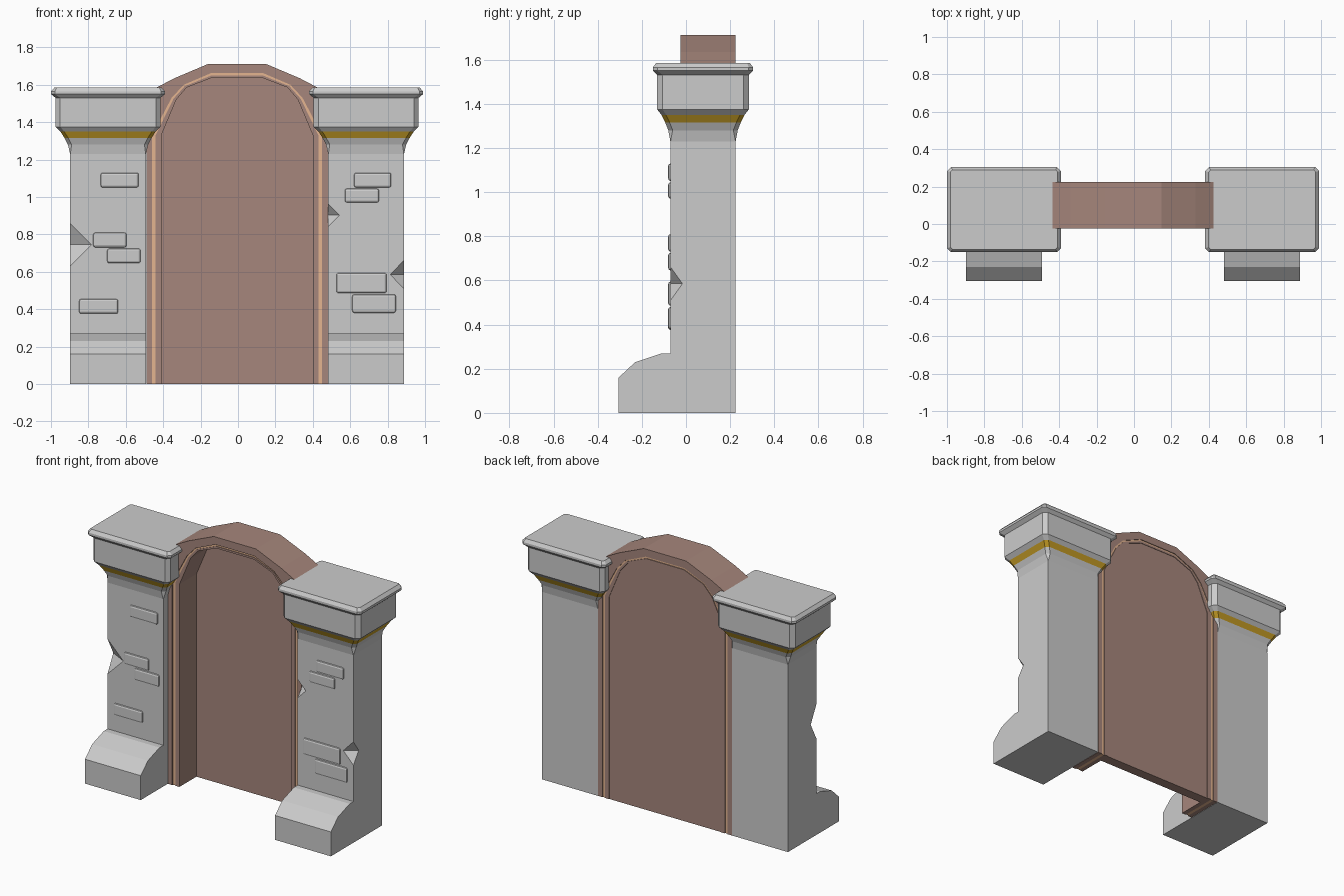
import bpy, bmesh
from mathutils import Vector

if "Cube" in bpy.data.objects:
    bpy.data.objects.remove(bpy.data.objects["Cube"])


def material(name, rgb):
    m = bpy.data.materials.new(name)
    m.diffuse_color = (*rgb, 1)
    m.use_nodes = True
    m.node_tree.nodes["Principled BSDF"].inputs["Base Color"].default_value = m.diffuse_color
    return m


BROWN = material("brown", (0.38, 0.24, 0.20))
ORANGE = material("orange", (0.78, 0.46, 0.28))
GOLD = material("gold", (0.58, 0.35, 0.02))


def finish(bm, name, mat=None):
    bmesh.ops.recalc_face_normals(bm, faces=bm.faces)
    me = bpy.data.meshes.new(name)
    bm.to_mesh(me)
    bm.free()
    if mat:
        me.materials.append(mat)
    ob = bpy.data.objects.new(name, me)
    bpy.context.collection.objects.link(ob)
    return ob


def loft(name, rings, mat=None):
    """Skin a list of equal-length point rings and cap both ends."""
    bm = bmesh.new()
    vs = [[bm.verts.new(p) for p in r] for r in rings]
    n = len(vs[0])
    for a, b in zip(vs, vs[1:]):
        for i in range(n):
            j = (i + 1) % n
            bm.faces.new((a[i], a[j], b[j], b[i]))
    bm.faces.new(vs[0])
    bm.faces.new(vs[-1])
    return finish(bm, name, mat)


HW, HD, CY = 0.2025, 0.148, 0.077   # pillar half width, half depth, centre y
FRONT = CY - HD


def octagon(cx, z, grow, c):
    """Rectangle with chamfered corners at height z."""
    x, y = HW + grow, HD + grow * 0.77
    pts = [(x - c, -y), (x, -y + c), (x, y - c), (x - c, y),
           (-x + c, y), (-x, y - c), (-x, -y + c), (-x + c, -y)]
    return [(cx + px, CY + py, z) for px, py in pts]


def chip(ob, corner_x, side, z, h, dx, dy):
    """Cut a wedge out of a front corner; side is the outward x direction."""
    pts = [Vector(p) for p in ((corner_x, FRONT, z + h), (corner_x, FRONT, z - h),
                               (corner_x - side * dx, FRONT, z), (corner_x, FRONT + dy, z))]
    mid = (pts[2] + pts[3]) / 2
    bm = bmesh.new()
    v = [bm.verts.new(mid + (p - mid) * 1.5) for p in pts]
    for f in ((0, 1, 2), (0, 1, 3), (0, 2, 3), (1, 2, 3)):
        bm.faces.new([v[i] for i in f])
    cutter = finish(bm, "chip_cutter")
    cutter.hide_render = True
    mod = ob.modifiers.new("chip", 'BOOLEAN')
    mod.operation, mod.solver, mod.object = 'DIFFERENCE', 'EXACT', cutter
    deps = bpy.context.evaluated_depsgraph_get()
    me = bpy.data.meshes.new_from_object(ob.evaluated_get(deps))
    ob.modifiers.clear()
    ob.data = me
    bpy.data.objects.remove(cutter)


def brick(name, x0, x1, z0, z1):
    bm = bmesh.new()
    bmesh.ops.create_cube(bm, size=1)
    for v in bm.verts:
        v.co = ((x0 + x1) / 2 + v.co.x * (x1 - x0), FRONT + 0.006 + v.co.y * 0.032,
                (z0 + z1) / 2 + v.co.z * (z1 - z0))
    bmesh.ops.bevel(bm, geom=bm.edges[:], offset=0.012, segments=2, profile=0.5, affect='EDGES')
    finish(bm, name)


# Pillar side outline (y, z) and capital rings (z, growth, corner chamfer)
SIDE = [(CY + HD, 0), (-0.305, 0), (-0.305, 0.16), (-0.23, 0.23), (-0.11, 0.27),
        (FRONT, 0.27), (FRONT, 1.23), (CY + HD, 1.23)]
NECK = [(1.23, 0, 0.001), (1.28, 0.012, 0.02), (1.315, 0.03, 0.02)]
BAND = [(1.315, 0.03, 0.02), (1.35, 0.052, 0.02)]
CAP = [(1.35, 0.052, 0.02), (1.375, 0.078, 0.025), (1.53, 0.078, 0.025),
       (1.55, 0.102, 0.02), (1.565, 0.102, 0.02), (1.585, 0.084, 0.012)]

CHIPS = {"left": [(-1, 0.745, 0.115, 0.115, 0.06)],
         "right": [(1, 0.585, 0.077, 0.073, 0.055), (-1, 0.903, 0.06, 0.06, 0.05)]}
BRICKS = {"left": [(-0.735, -0.53, 1.05, 1.13), (-0.775, -0.595, 0.73, 0.81),
                   (-0.70, -0.52, 0.645, 0.725), (-0.85, -0.64, 0.375, 0.455)],
          "right": [(0.62, 0.82, 1.05, 1.13), (0.57, 0.755, 0.97, 1.045),
                    (0.525, 0.795, 0.485, 0.595), (0.61, 0.845, 0.38, 0.48)]}

for label, cx in (("left", -0.695), ("right", 0.685)):
    body = loft(label + "_pillar", [[(cx + s * HW, y, z) for y, z in SIDE] for s in (-1, 1)])
    for side, z, h, dx, dy in CHIPS[label]:
        chip(body, cx + side * HW, side, z, h, dx, dy)
    for part, rings, mat in (("neck", NECK, None), ("gold_band", BAND, GOLD), ("capital", CAP, None)):
        loft(f"{label}_{part}", [octagon(cx, *r) for r in rings], mat)
    for i, b in enumerate(BRICKS[label]):
        brick(f"{label}_brick_{i + 1}", *b)

# Arch outlines from outside to inside, right half from the foot to the crown
ARCH = [
    [(0.485, 0), (0.485, 1.33), (0.44, 1.58), (0.335, 1.635), (0.153, 1.712)],
    [(0.455, 0), (0.455, 1.33), (0.35, 1.53), (0.285, 1.60), (0.14, 1.662)],
    [(0.435, 0), (0.435, 1.33), (0.34, 1.525), (0.28, 1.592), (0.137, 1.65)],
    [(0.405, 0), (0.405, 1.33), (0.325, 1.52), (0.27, 1.585), (0.135, 1.637)],
]
OFF = -0.005


def full(half):
    return [(OFF + x, z) for x, z in half] + [(OFF - x, z) for x, z in reversed(half)]


def arch_band(name, outer, inner, y0, y1, mat):
    rings = [[(ox, y0, oz), (ix, y0, iz), (ix, y1, iz), (ox, y1, oz)]
             for (ox, oz), (ix, iz) in zip(full(outer), full(inner))]
    loft(name, rings, mat)


# Door frame with an inlaid trim, and the recessed door panel
arch_band("outer_frame", ARCH[0], ARCH[1], -0.025, 0.225, BROWN)
arch_band("frame_trim", ARCH[1], ARCH[2], -0.018, 0.22, ORANGE)
arch_band("inner_frame", ARCH[2], ARCH[3], -0.022, 0.225, BROWN)
loft("door_panel", [[(x, y, z) for x, z in full(ARCH[3])] for y in (0.155, 0.222)], BROWN)
